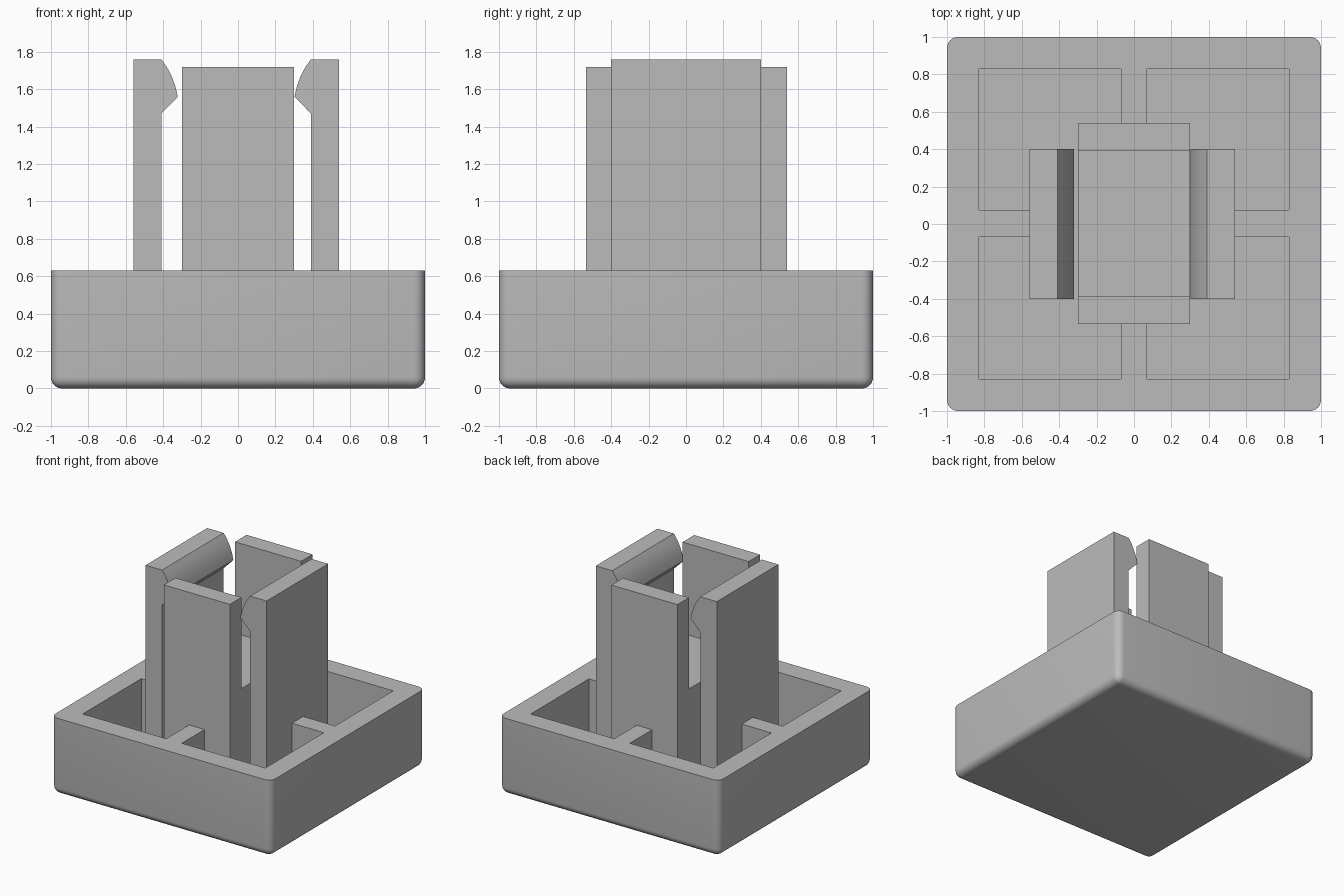
import bpy
import bmesh
from math import radians

cube = bpy.data.objects.get("Cube")
if cube:
    bpy.data.objects.remove(cube)

# One plain grey plastic
GREY = (0.5, 0.5, 0.5, 1)
plastic = bpy.data.materials.new("grey plastic")
plastic.use_nodes = True
plastic.diffuse_color = GREY
plastic.node_tree.nodes["Principled BSDF"].inputs["Base Color"].default_value = GREY

FLOOR, RIM = 0.16, 0.63


def finish(name, bm):
    bmesh.ops.recalc_face_normals(bm, faces=bm.faces)
    mesh = bpy.data.meshes.new(name)
    bm.to_mesh(mesh)
    bm.free()
    mesh.materials.append(plastic)
    obj = bpy.data.objects.new(name, mesh)
    bpy.context.collection.objects.link(obj)
    return obj


def prism(name, points, axis, low, high):
    """Extrude a 2D outline along y (outline in x, z) or x (outline in y, z)."""
    def place(a, b, t):
        return (a, t, b) if axis == "y" else (t, a, b)
    bm = bmesh.new()
    face = bm.faces.new([bm.verts.new(place(a, b, low)) for a, b in points])
    moved = bmesh.ops.extrude_face_region(bm, geom=[face])["geom"]
    bmesh.ops.translate(bm, vec=place(0, 0, high - low),
                        verts=[v for v in moved if isinstance(v, bmesh.types.BMVert)])
    return finish(name, bm)


def box(name, x0, x1, y0, y1, z0, z1):
    return prism(name, [(x0, z0), (x1, z0), (x1, z1), (x0, z1)], "y", y0, y1)


def select(obj):
    bpy.ops.object.select_all(action="DESELECT")
    obj.select_set(True)
    bpy.context.view_layer.objects.active = obj


# Cap: block with rounded sides and underside, sharp rim
cap = box("cap", -1, 1, -1, 1, 0, RIM)
bm = bmesh.new()
bm.from_mesh(cap.data)
rounded = [e for e in bm.edges if min(v.co.z for v in e.verts) < 0.01]
bmesh.ops.bevel(bm, geom=rounded, offset=0.06, segments=6, profile=0.5, affect="EDGES")
bm.to_mesh(cap.data)
bm.free()

# Four corner pockets and a central well; the ribs remain between them
pockets = [(x0, x1, y0, y1) for x0, x1 in ((-0.83, -0.07), (0.07, 0.83))
           for y0, y1 in ((-0.83, -0.07), (0.075, 0.83))]
pockets.append((-0.56, 0.54, -0.535, 0.54))
for pocket in pockets:
    cutter = box("pocket_cutter", *pocket, FLOOR, 1)
    cutter.hide_render = True
    cut = cap.modifiers.new("pocket", "BOOLEAN")
    cut.operation = "DIFFERENCE"
    cut.solver = "EXACT"
    cut.object = cutter
    select(cap)
    bpy.ops.object.modifier_apply(modifier=cut.name)
    bpy.data.objects.remove(cutter)
select(cap)
bpy.ops.object.shade_smooth_by_angle(angle=radians(30))

# Stem: U-shaped socket with front and back plates
prism("stem_socket", [(-0.535, FLOOR), (0.54, FLOOR), (0.54, 1.72), (0.39, 1.72),
                      (0.39, 0.97), (-0.385, 0.97), (-0.385, 1.72), (-0.535, 1.72)],
      "x", -0.3, 0.3)

# Snap clips with rounded hooks facing inward
hook = [(0.55, FLOOR), (0.55, 1.76), (0.4, 1.76), (0.37, 1.718), (0.345, 1.67),
        (0.325, 1.617), (0.312, 1.56), (0.4, 1.47), (0.4, FLOOR)]
for name, side in (("left_clip", 1), ("right_clip", -1)):
    clip = prism(name, [(side * x - 0.01, z) for x, z in hook], "y", -0.4, 0.4)
    select(clip)
    bpy.ops.object.shade_smooth_by_angle(angle=radians(20))
